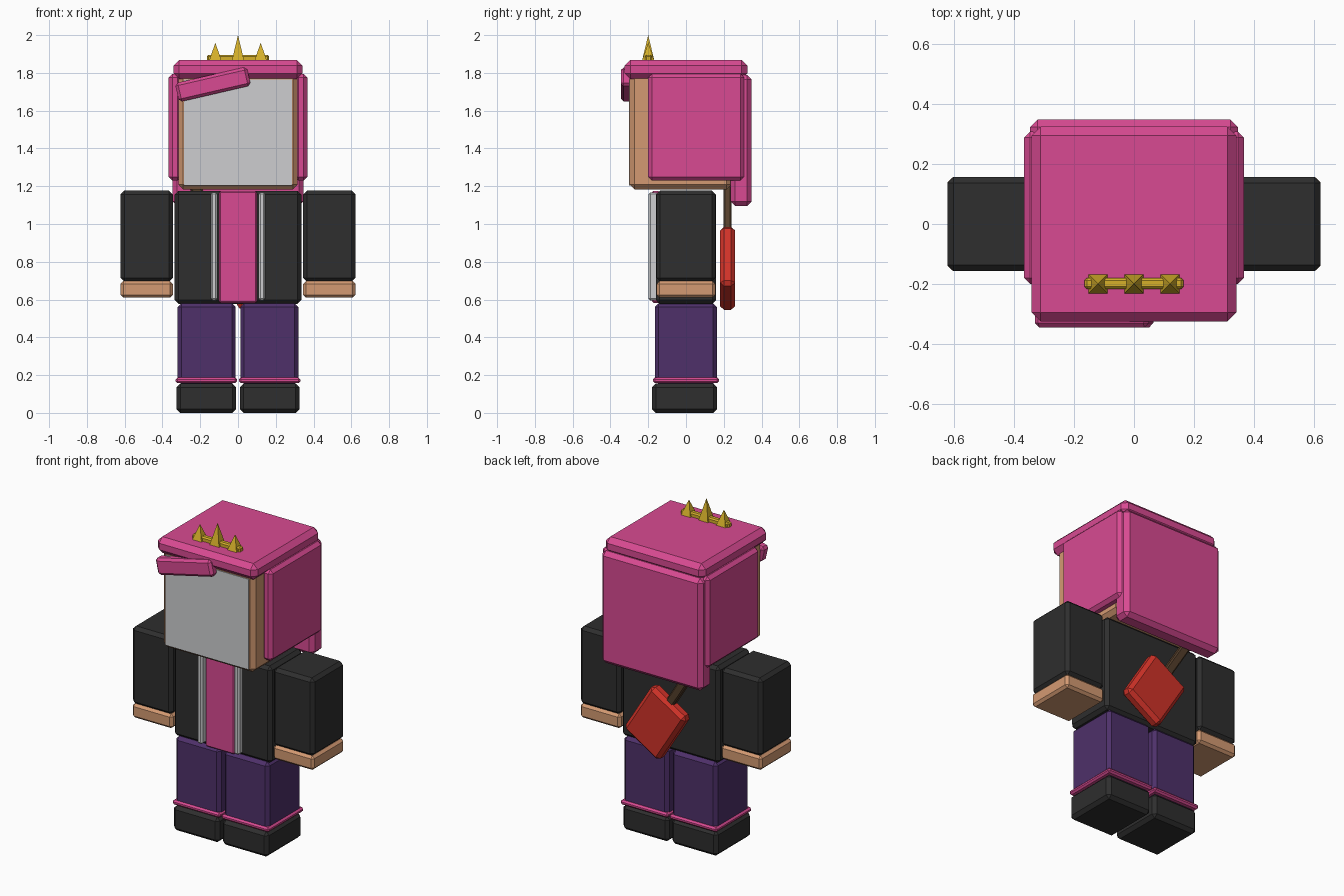
import bpy
import bmesh
import math
from mathutils import Matrix, Vector

cube = bpy.data.objects.get("Cube")
if cube:
    bpy.data.objects.remove(cube, do_unlink=True)


def material(name, *srgb):
    """Flat material from 0-255 sRGB values, stored as linear."""
    lin = [((c / 255 + 0.055) / 1.055) ** 2.4 for c in srgb] + [1.0]
    mat = bpy.data.materials.new(name)
    mat.use_nodes = True
    mat.diffuse_color = lin
    mat.node_tree.nodes["Principled BSDF"].inputs["Base Color"].default_value = lin
    return mat


PINK = material("pink", 216, 74, 146)
SKIN = material("skin", 212, 154, 114)
PALE = material("pale_grey", 205, 206, 208)
BLACK = material("black", 46, 46, 46)
PURPLE = material("purple", 78, 48, 106)
GOLD = material("gold", 214, 176, 42)
RED = material("red", 208, 50, 40)
BROWN = material("brown", 84, 62, 42)


def finish(name, bm, mat):
    mesh = bpy.data.meshes.new(name)
    bm.to_mesh(mesh)
    bm.free()
    mesh.materials.append(mat)
    obj = bpy.data.objects.new(name, mesh)
    bpy.context.collection.objects.link(obj)
    return obj


def box(name, mat, x, y, z, chamfer=0.02, tilt=0):
    """Chamfered box between (low, high) limits, tilted in degrees about y."""
    spans = (x, y, z)
    size = [hi - lo for lo, hi in spans]
    centre = Vector([(lo + hi) / 2 for lo, hi in spans])
    bm = bmesh.new()
    bmesh.ops.create_cube(bm, size=1, matrix=Matrix.Diagonal((*size, 1)))
    if chamfer:
        bmesh.ops.bevel(bm, geom=bm.edges[:], offset=chamfer, segments=1,
                        affect='EDGES', profile=0.5)
    obj = finish(name, bm, mat)
    obj.location = centre
    obj.rotation_euler.y = math.radians(tilt)
    return obj


def mirrored(name, mat, x, y, z, chamfer=0.02):
    """The same box on both sides of the body."""
    box("left_" + name, mat, x, y, z, chamfer)
    box("right_" + name, mat, (-x[1], -x[0]), y, z, chamfer)


# Legs and feet
mirrored("shoe", BLACK, (0.01, 0.325), (-0.18, 0.165), (0, 0.155))
mirrored("trouser_cuff", PINK, (0.005, 0.33), (-0.175, 0.175), (0.157, 0.187), 0.01)
mirrored("trouser_leg", PURPLE, (0.012, 0.32), (-0.165, 0.163), (0.155, 0.58))

# Jacket, shirt front and trim
box("jacket", BLACK, (-0.335, 0.335), (-0.16, 0.16), (0.577, 1.175))
box("shirt_front", PINK, (-0.1, 0.1), (-0.18, -0.14), (0.582, 1.175), 0.008)
mirrored("jacket_trim", PALE, (0.108, 0.144), (-0.198, -0.15), (0.595, 1.168), 0.01)

# Arms
mirrored("sleeve", BLACK, (0.345, 0.622), (-0.157, 0.157), (0.695, 1.177))
mirrored("hand", SKIN, (0.345, 0.622), (-0.155, 0.155), (0.61, 0.698), 0.015)

# Head and face
box("head", SKIN, (-0.315, 0.315), (-0.298, 0.24), (1.183, 1.8), 0.025)
box("face_plate", PALE, (-0.285, 0.285), (-0.302, -0.295), (1.205, 1.765), 0)

# Hair
box("hair_top", PINK, (-0.342, 0.342), (-0.325, 0.325), (1.768, 1.868), 0.03)
box("hair_back", PINK, (-0.347, 0.347), (0.235, 0.348), (1.095, 1.79), 0.025)
mirrored("hair_side", PINK, (0.3, 0.367), (-0.2, 0.308), (1.23, 1.795), 0.02)
box("fringe", PINK, (-0.328, 0.062), (-0.345, -0.28), (1.688, 1.79), 0.015, -13)

# Crown: a bar with three four-sided spikes
box("crown_bar", GOLD, (-0.165, 0.165), (-0.217, -0.18), (1.86, 1.895), 0.008)
for label, x, top in (("right", -0.12, 1.96), ("middle", 0, 2), ("left", 0.12, 1.96)):
    base = 1.865
    bm = bmesh.new()
    bmesh.ops.create_cone(bm, cap_ends=True, segments=4, radius1=0.046, radius2=0,
                          depth=top - base,
                          matrix=Matrix.Rotation(math.pi / 4, 4, 'Z'))
    spike = finish(label + "_crown_spike", bm, GOLD)
    spike.location = (x, -0.2, (top + base) / 2)

# Hammer slung across the back
tilt = -32
hub = Vector((0.04, 0.22, 0.765))
axis = Matrix.Rotation(math.radians(tilt), 3, 'Y') @ Vector((0, 0, 1))


def hammer_part(name, mat, along, half, chamfer):
    c = hub + axis * along
    box(name, mat, *[(c[i] - half[i], c[i] + half[i]) for i in range(3)], chamfer, tilt)


hammer_part("hammer_head", RED, 0, (0.14, 0.04, 0.185), 0.022)
hammer_part("hammer_handle", BROWN, 0.34, (0.027, 0.022, 0.19), 0.008)
